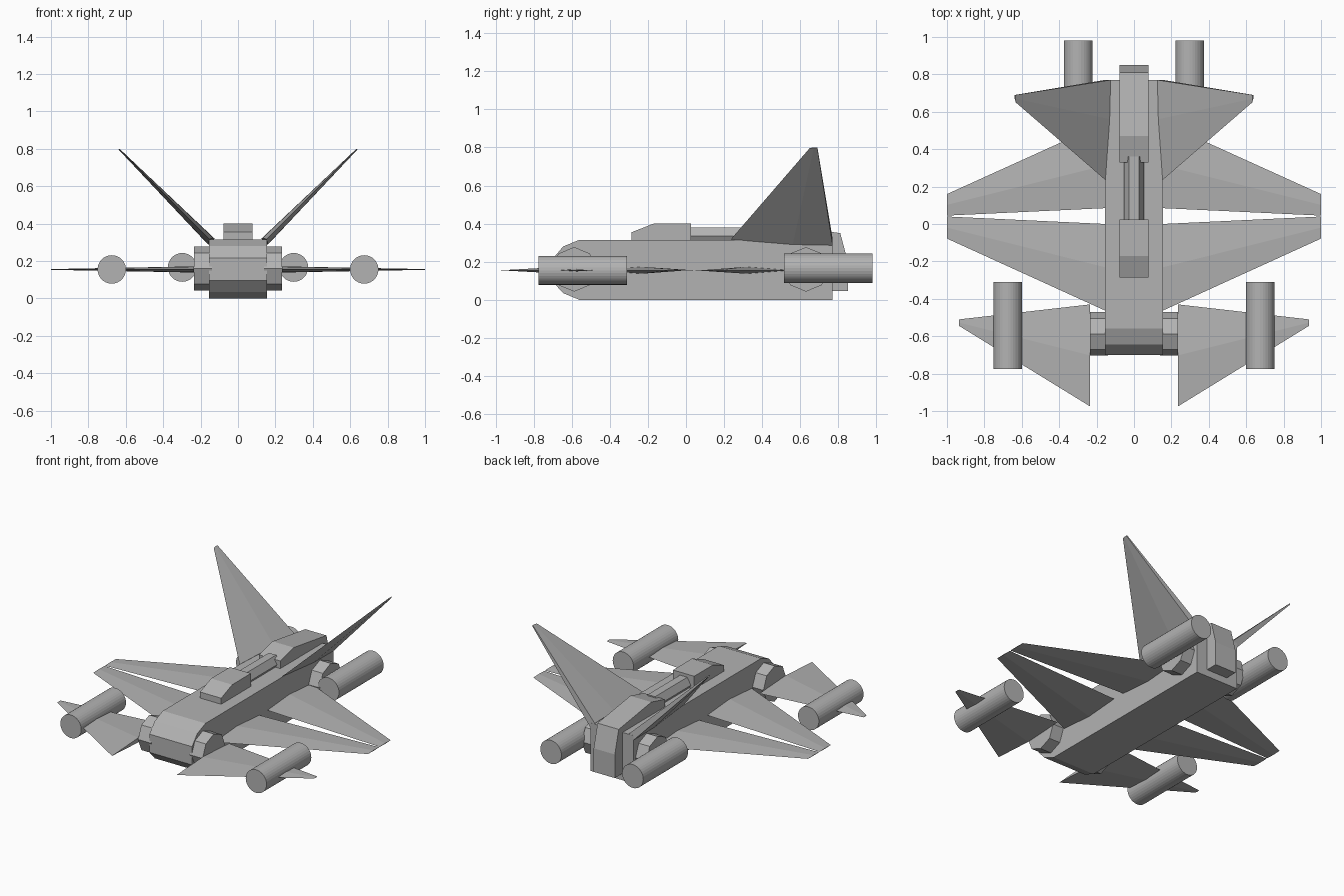
import bpy
import bmesh
from math import pi, cos, sin
from mathutils import Vector

cube = bpy.data.objects.get("Cube")
if cube:
    bpy.data.objects.remove(cube, do_unlink=True)

grey = bpy.data.materials.new("hull_grey")
grey.use_nodes = True
COLOUR = (0.45, 0.45, 0.45, 1)
grey.diffuse_color = COLOUR
grey.node_tree.nodes["Principled BSDF"].inputs["Base Color"].default_value = COLOUR


def loft(name, start, end, mirror=False):
    """Solid between two matching rings of points, optionally mirrored in x."""
    bm = bmesh.new()
    a = [bm.verts.new(p) for p in start]
    b = [bm.verts.new(p) for p in end]
    bm.faces.new(a)
    bm.faces.new(b[::-1])
    for i in range(len(a)):
        j = (i + 1) % len(a)
        bm.faces.new((a[i], b[i], b[j], a[j]))
    bmesh.ops.recalc_face_normals(bm, faces=bm.faces)
    mesh = bpy.data.meshes.new(name)
    bm.to_mesh(mesh)
    bm.free()
    mesh.materials.append(grey)
    ob = bpy.data.objects.new(name, mesh)
    bpy.context.collection.objects.link(ob)
    if mirror:
        mod = ob.modifiers.new("Mirror", 'MIRROR')
        mod.use_mirror_merge = False
    return ob


def side_profile(name, x0, x1, yz, mirror=False):
    return loft(name, [(x0, y, z) for y, z in yz], [(x1, y, z) for y, z in yz], mirror)


def ring(cy, cz, r, n):
    return [(cy + r * cos(2 * pi * i / n), cz + r * sin(2 * pi * i / n)) for i in range(n)]


def tube(name, x, z, r, y0, y1, n, mirror=False):
    circle = ring(x, z, r, n)
    return loft(name, [(a, y0, b) for a, b in circle], [(a, y1, b) for a, b in circle], mirror)


def wing(name, root, tip, thick, normal=(0, 0, 1)):
    """Diamond-section wing; root and tip are (front point, back point)."""
    def section(front, back, t):
        f, b, n = Vector(front), Vector(back), Vector(normal).normalized()
        mid = (f + b) / 2
        return [f, mid + n * t / 2, b, mid - n * t / 2]
    return loft(name, section(*root, thick), section(*tip, 0.004), True)


# Fuselage with a bevelled nose
side_profile("fuselage", -0.155, 0.155, [
    (-0.7, 0.095), (-0.7, 0.215), (-0.645, 0.28), (-0.56, 0.315),
    (0.77, 0.315), (0.77, 0), (-0.56, 0), (-0.645, 0.035)])

# Spine: front housing, connecting shaft, rear housing that wraps over the tail
side_profile("front_housing", -0.077, 0.077, [
    (-0.285, 0.31), (-0.285, 0.355), (-0.17, 0.4), (0.025, 0.4), (0.025, 0.31)])
tube("spine_shaft", 0, 0.334, 0.053, 0.0, 0.36, 6)
side_profile("rear_housing", -0.077, 0.077, [
    (0.33, 0.3), (0.33, 0.365), (0.47, 0.4), (0.81, 0.35),
    (0.85, 0.2), (0.85, 0.045), (0.74, 0.045), (0.74, 0.3)])

# Octagonal side hubs
for label, y in (("front", -0.587), ("rear", 0.63)):
    side_profile(label + "_hubs", 0.14, 0.235, ring(y, 0.16, 0.117, 8), True)

# Engine cylinders
tube("front_engines", 0.675, 0.155, 0.076, -0.775, -0.31, 32, True)
tube("rear_engines", 0.298, 0.166, 0.077, 0.515, 0.98, 32, True)

# Flat wings
Z = 0.155
wing("front_main_wings", ((0.15, -0.465, Z), (0.15, 0, Z)),
     ((1, -0.078, Z), (1, 0.04, Z)), 0.036)
wing("rear_main_wings", ((0.15, 0.085, Z), (0.15, 0.545, Z)),
     ((1, 0.045, Z), (1, 0.16, Z)), 0.036)
wing("canards", ((0.235, -0.975, Z), (0.235, -0.43, Z)),
     ((0.935, -0.545, Z), (0.935, -0.51, Z)), 0.03)

# Canted tail fins: wedge section, thickest at the back
loft("tail_fins",
     [(0.153, 0.235, 0.317), (0.13, 0.56, 0.322), (0.125, 0.77, 0.32),
      (0.158, 0.77, 0.286), (0.16, 0.56, 0.29)],
     [(0.632, 0.65, 0.797), (0.633, 0.67, 0.8), (0.633, 0.69, 0.8),
      (0.638, 0.69, 0.795), (0.638, 0.67, 0.795)], True)
